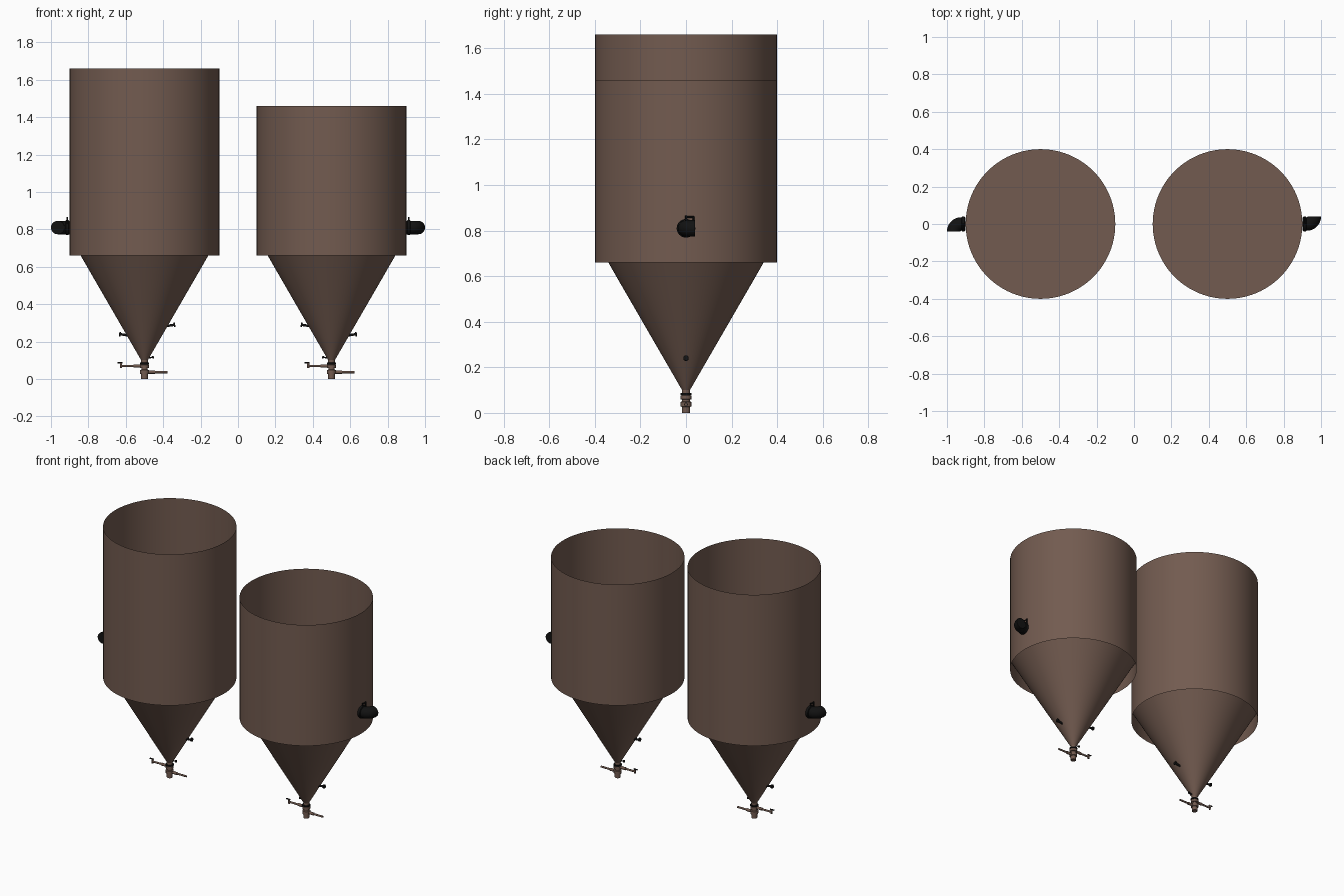
import bpy, bmesh, math
from mathutils import Vector

if "Cube" in bpy.data.objects:
    bpy.data.objects.remove(bpy.data.objects["Cube"])


def material(name, rgb):
    m = bpy.data.materials.new(name)
    m.diffuse_color = (*rgb, 1)
    m.use_nodes = True
    m.node_tree.nodes["Principled BSDF"].inputs["Base Color"].default_value = m.diffuse_color
    return m


STEEL = material("brown_steel", (0.17, 0.105, 0.08))
BLACK = material("black_fitting", (0.006, 0.006, 0.006))


def finish(bm, name, mat):
    me = bpy.data.meshes.new(name)
    bm.to_mesh(me)
    bm.free()
    ob = bpy.data.objects.new(name, me)
    bpy.context.collection.objects.link(ob)
    me.materials.append(mat)
    bpy.ops.object.select_all(action='DESELECT')
    ob.select_set(True)
    bpy.context.view_layer.objects.active = ob
    bpy.ops.object.shade_smooth_by_angle(angle=math.radians(35))
    return ob


def lathe(name, profile, origin, axis, mat, n=32):
    """Revolve (radius, height) points about an axis; radius 0 closes the end."""
    bm = bmesh.new()
    q = Vector((0, 0, 1)).rotation_difference(Vector(axis))
    rings = []
    for r, h in profile:
        count = n if r > 0 else 1
        rings.append([bm.verts.new(Vector(origin) + q @ Vector((
            r * math.cos(math.tau * i / n), r * math.sin(math.tau * i / n), h)))
            for i in range(count)])
    for a, b in zip(rings, rings[1:]):
        for i in range(n):
            j = (i + 1) % n
            if len(a) == 1:
                bm.faces.new((a[0], b[j], b[i]))
            elif len(b) == 1:
                bm.faces.new((a[i], a[j], b[0]))
            else:
                bm.faces.new((a[i], a[j], b[j], b[i]))
    return finish(bm, name, mat)


def rod(name, p, q, r, mat, n=12):
    d = Vector(q) - Vector(p)
    return lathe(name, [(0, 0), (r, 0), (r, d.length), (0, d.length)], p, d.normalized(), mat, n)


def elbow(name, cx, s):
    """Quarter-turn outlet leaving the wall along s*x and ending along s*y."""
    bm = bmesh.new()
    R, r, n = 0.04, 0.036, 24
    path = [((0.40, 0), 0)]
    for k in range(9):
        a = math.pi / 2 * k / 8
        path.append(((0.424 + R * math.sin(a), R - R * math.cos(a)), a))
    rings = []
    for (px, py), a in path:
        ring = []
        for i in range(n):
            t = math.tau * i / n
            u = r * math.cos(t)
            ring.append(bm.verts.new((cx + s * (px + u * math.sin(a)),
                                      s * (py - u * math.cos(a)), 0.81 + r * math.sin(t))))
        rings.append(ring)
    for a, b in zip(rings, rings[1:]):
        for i in range(n):
            j = (i + 1) % n
            bm.faces.new((a[i], a[j], b[j], b[i]))
    bm.faces.new(rings[-1])
    bm.normal_update()
    bmesh.ops.recalc_face_normals(bm, faces=bm.faces)
    return finish(bm, name, BLACK)


SLOPE = math.tan(math.radians(30))


def cone_port(name, cx, side, z, length, r):
    start = (z - 0.07) * SLOPE - 0.01
    lathe(name, [(0, 0), (r * .55, 0), (r * .55, length - .008), (r, length - .008),
                 (r, length), (0, length)],
          (cx + side * start, 0, z), Vector((side, 0, 0.15)).normalized(), BLACK, 16)


def hopper(label, cx, top, s):
    # open-topped wall with its skirt, inner floor and cone
    lathe(label + "_tank_wall", [(0.4, 0.66), (0.4, top)], (cx, 0, 0), (0, 0, 1), STEEL, 96)
    lathe(label + "_tank_floor", [(0.4, 0.763), (0, 0.763)], (cx, 0, 0), (0, 0, 1), STEEL, 96)
    lathe(label + "_cone", [(0.018, 0.07 + 0.018 / SLOPE), (0.295, 0.58), (0.4, 0.763)],
          (cx, 0, 0), (0, 0, 1), STEEL, 96)

    # side outlet with clamp ring and latch
    elbow(label + "_side_elbow", cx, s)
    lathe(label + "_elbow_clamp", [(0.036, 0), (0.041, 0.003), (0.041, 0.015), (0.036, 0.018)],
          (cx + s * 0.404, 0, 0.81), (s, 0, 0), BLACK)
    x = cx + s * 0.412
    rod(label + "_clamp_latch_top", (x, 0, 0.86), (x, s * 0.036, 0.86), 0.004, BLACK)
    rod(label + "_clamp_latch_arm", (x, s * 0.033, 0.80), (x, s * 0.033, 0.862), 0.004, BLACK)
    rod(label + "_clamp_bolt", (x, 0, 0.84), (x, 0, 0.866), 0.004, BLACK)

    # small ports on the cone
    cone_port(label + "_low_port", cx, s, 0.233, 0.052, 0.012)
    cone_port(label + "_high_port", cx, -s, 0.283, 0.052, 0.012)
    cone_port(label + "_tiny_port", cx, -s, 0.112, 0.036, 0.007)

    # stacked drain valve bodies
    lathe(label + "_drain_valve",
          [(0.014, 0), (0.018, 0), (0.018, 0.026), (0.024, 0.028), (0.024, 0.048), (0.017, 0.05),
           (0.017, 0.058), (0.024, 0.06), (0.024, 0.076), (0.018, 0.078), (0.018, 0.105)],
          (cx, 0, 0), (0, 0, 1), STEEL)
    lathe(label + "_drain_gasket",
          [(0.018, 0.078), (0.025, 0.079), (0.025, 0.087), (0.018, 0.088)],
          (cx, 0, 0), (0, 0, 1), BLACK)
    lathe(label + "_drain_plug", [(0, 0.005), (0.018, 0.005)], (cx, 0, 0), (0, 0, -1), STEEL).location.z = 0.01

    # valve handles
    rod(label + "_upper_stem", (cx - 0.06, 0, 0.07), (cx, 0, 0.07), 0.009, STEEL)
    rod(label + "_upper_handle", (cx - 0.13, 0, 0.07), (cx - 0.05, 0, 0.07), 0.006, STEEL)
    rod(label + "_upper_knob", (cx - 0.125, 0, 0.058), (cx - 0.125, 0, 0.086), 0.006, STEEL)
    rod(label + "_upper_lever", (cx - 0.145, 0, 0.086), (cx - 0.118, 0, 0.086), 0.004, BLACK)
    rod(label + "_lower_stem", (cx, 0, 0.037), (cx + 0.055, 0, 0.037), 0.009, STEEL)
    rod(label + "_lower_handle", (cx + 0.05, 0, 0.037), (cx + 0.122, 0, 0.037), 0.006, STEEL)


hopper("tall", -0.5, 1.66, -1)
hopper("short", 0.5, 1.46, 1)
